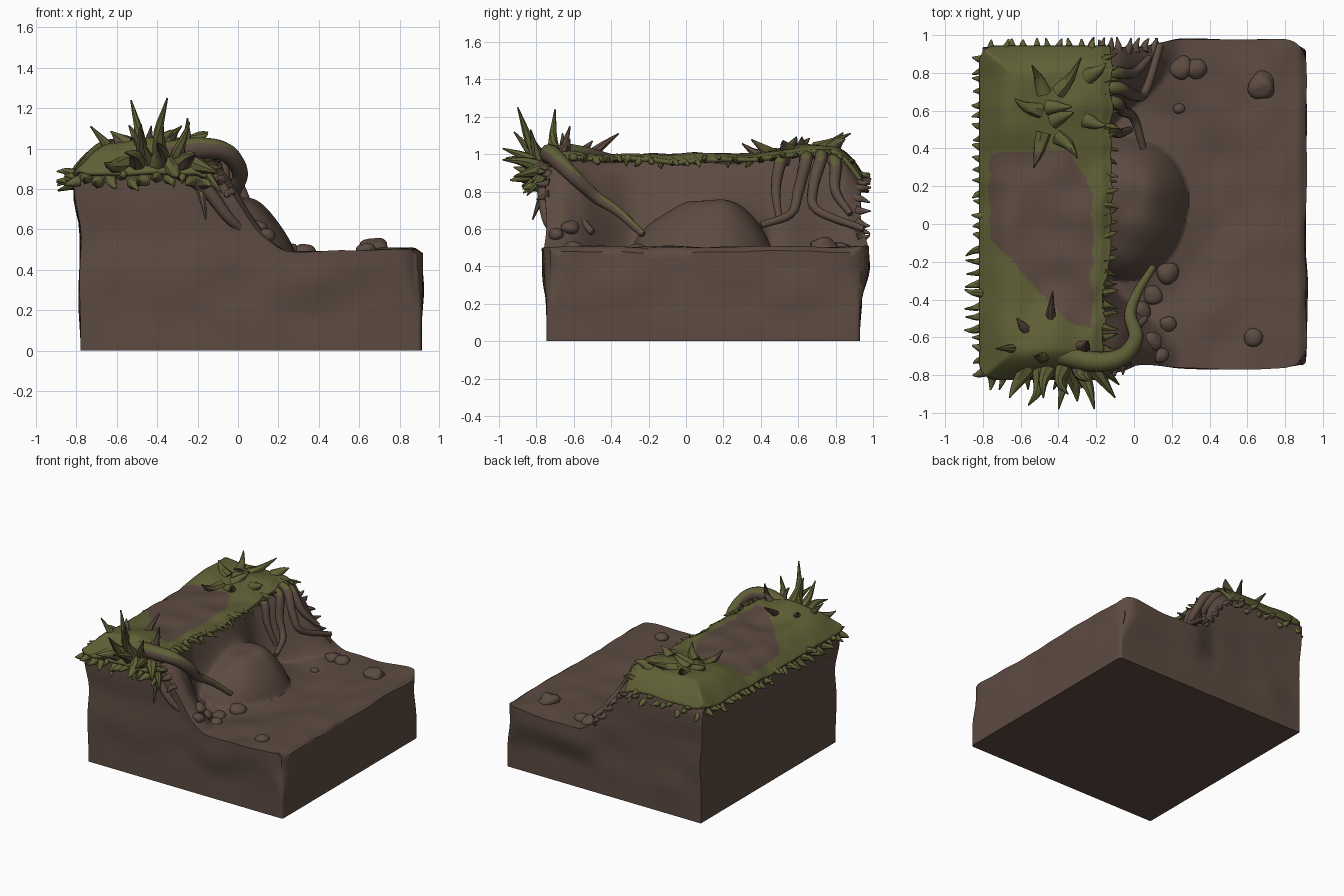
import bpy, bmesh, math, random
from mathutils import Vector, noise

random.seed(4)
cube = bpy.data.objects.get("Cube")
if cube:
    bpy.data.objects.remove(cube, do_unlink=True)


def material(name, rgb):
    m = bpy.data.materials.new(name)
    m.use_nodes = True
    m.diffuse_color = (*rgb, 1)
    m.node_tree.nodes["Principled BSDF"].inputs["Base Color"].default_value = (*rgb, 1)
    return m


SOIL = material("brown soil", (0.108, 0.070, 0.053))
MOSS = material("olive moss", (0.117, 0.117, 0.038))


def finish(bm, name, rule=None, angle=50):
    """Turn a bmesh into an object; rule(face) is true where moss grows."""
    bmesh.ops.recalc_face_normals(bm, faces=bm.faces)
    for f in bm.faces:
        f.material_index = int(bool(rule and rule(f)))
    mesh = bpy.data.meshes.new(name)
    bm.to_mesh(mesh)
    bm.free()
    mesh.materials.append(SOIL)
    mesh.materials.append(MOSS)
    ob = bpy.data.objects.new(name, mesh)
    bpy.context.collection.objects.link(ob)
    bpy.ops.object.select_all(action="DESELECT")
    ob.select_set(True)
    bpy.context.view_layer.objects.active = ob
    bpy.ops.object.shade_smooth_by_angle(angle=math.radians(angle))
    return ob


def smooth(v, a, b):
    t = max(0.0, min(1.0, (v - a) / (b - a)))
    return t * t * (3 - 2 * t)


def bumps(x, y, z=0, scale=4):
    return noise.noise(Vector((x, y, z)) * scale)


def round_corner(x, y, edge_x, side, y0, y1, rad):
    """Pull points into rounded corners on one x side of a rectangle."""
    cx = edge_x - side * rad
    cy = max(y0 + rad, min(y1 - rad, y))
    d = Vector((x - cx, y - cy))
    if d.x * side > 0 and cy != y and d.length > rad:
        d *= rad / d.length
        return cx + d.x, cy + d.y
    return x, y


def cap_height(x, y):
    """Top of the mossy bank, drooping at the left, front and back rims."""
    top = 1.0 + 0.04 * smooth(y, 0.35, 0.65)
    top += 0.06 * math.exp(-((x + 0.42) / 0.2) ** 2 - ((y + 0.66) / 0.14) ** 2)
    rim = min(smooth(x, -0.86, -0.62), smooth(y, -0.86, -0.66), smooth(-y, -0.98, -0.78))
    return 0.83 + (top - 0.83) * math.sqrt(rim) + 0.025 * bumps(x, y, 0, 5)


def ground_height(x, y):
    """Low ground, rounded mound and a cliff that spreads into side slopes."""
    low = 0.49 + 0.012 * bumps(x, y, 0, 5)
    low -= 0.03 * math.exp(-((math.hypot(x + 0.05, y - 0.1) - 0.5) / 0.13) ** 2)
    low += 0.015 * smooth(x, 0.5, 0.8) - 0.03 * smooth(x, 0.87, 0.92)
    r = math.hypot((x + 0.05) / 0.335, (y - 0.14) / (0.32 if y > 0.14 else 0.44))
    low += (0.28 + 0.03 * bumps(x, y, 5, 5)) * max(0, 1 - r * r) ** 0.8
    flank = smooth(abs(y - 0.1), 0.36, 0.78)
    slope = smooth(x, -0.27 + 0.07 * flank, -0.12 + 0.38 * flank)
    bank = cap_height(min(x, -0.2), y) - 0.04
    lumps = 0.05 * bumps(x, y, 2, 7) * slope * (1 - slope) * 4 * flank
    return bank + (low - bank) * slope + lumps


# Ground block: height grid, then side rings extruded down to a flat base
X0, X1, Y0, Y1 = -0.78, 0.91, -0.745, 0.93
bm = bmesh.new()
bmesh.ops.create_grid(bm, x_segments=120, y_segments=120, size=1)
for v in bm.verts:
    x = X0 + (v.co.x + 1) / 2 * (X1 - X0)
    y = Y0 + (v.co.y + 1) / 2 * (Y1 - Y0)
    v.co = (x, y, ground_height(x, y))
rings = 14
edges = [e for e in bm.edges if e.is_boundary]
for k in range(rings, 0, -1):
    new = bmesh.ops.extrude_edge_only(bm, edges=edges)["geom"]
    edges = [g for g in new if isinstance(g, bmesh.types.BMEdge)]
    for v in (g for g in new if isinstance(g, bmesh.types.BMVert)):
        v.co.z *= (k - 1) / k
bmesh.ops.contextual_create(bm, geom=edges)
for v in bm.verts:
    x, y, z = v.co
    high = smooth(z, 0.15, 0.4) * smooth(x, 0, 0.25)
    x, y = round_corner(x, y, X1, 1, Y0, Y1, 0.02 + 0.1 * high)
    # top edge flares, walls undulate
    y += high * (0.05 * smooth(y, 0.6, 0.93) - 0.02 * smooth(-y, 0.5, 0.74))
    wave = 0.018 * bumps(x, y, z * 1.5, 3) * smooth(z, 0.02, 0.25)
    if abs(v.co.y - Y0) < 1e-4 or abs(v.co.y - Y1) < 1e-4:
        y += wave
    if abs(v.co.x - X0) < 1e-4 or abs(v.co.x - X1) < 1e-4:
        x += wave - 0.025 * smooth(z, 0.55, 0.8)
    v.co = (x, y, z)
finish(bm, "ground_block")


# Moss cap: overhanging sheet with a bare earth patch on top
def bare_patch(f):
    x, y, _ = f.calc_center_median()
    wob = 0.03 * bumps(x, y, 3, 9)
    return (-0.765 < x < -0.22 - 0.5 * max(0, y - 0.15) + wob and
            y < 0.38 + wob and y > max(-0.85 - x, -0.54) + wob)


bm = bmesh.new()
bmesh.ops.create_grid(bm, x_segments=70, y_segments=160, size=1)
for v in bm.verts:
    y = 0.06 + 0.885 * v.co.y
    right = -0.12 - 0.04 * smooth(-y, 0.1, 0.4) + 0.02 * bumps(0, y, 0, 9)
    x = -0.82 + (v.co.x + 1) / 2 * (right + 0.82)
    z = cap_height(x, y) - 0.02 * smooth(x, right - 0.06, right)
    v.co = (*round_corner(x, y, -0.82, -1, -0.825, 0.945, 0.09), z)
cap = finish(bm, "moss_cap", lambda f: not bare_patch(f))
thick = cap.modifiers.new("thickness", "SOLIDIFY")
thick.thickness = 0.025
thick.offset = -1


def tube(bm, pts, r0, r1, sides=8, steps=5):
    """Tapered tube along a smooth path through the points."""
    pts = [Vector(p) for p in pts]
    p = [2 * pts[0] - pts[1]] + pts + [2 * pts[-1] - pts[-2]]
    path = []
    for i in range(1, len(p) - 2):
        a, b, c, d = p[i - 1:i + 3]
        for s in range(steps):
            t = s / steps
            path.append(0.5 * (2 * b + (c - a) * t + (2 * a - 5 * b + 4 * c - d) * t * t
                               + (3 * b - a - 3 * c + d) * t ** 3))
    path.append(pts[-1])
    last = None
    for i, q in enumerate(path):
        t = i / (len(path) - 1)
        tan = path[min(i + 1, len(path) - 1)] - path[max(i - 1, 0)]
        frame = tan.to_track_quat("Z", "Y")
        r = r0 + (r1 - r0) * t
        ring = [bm.verts.new(q + frame @ Vector((r * math.cos(w), r * math.sin(w), 0)))
                for w in (math.tau * k / sides for k in range(sides))]
        if last:
            for k in range(sides):
                j = (k + 1) % sides
                bm.faces.new((last[k], last[j], ring[j], ring[k]))
        else:
            bm.faces.new(ring[::-1])
        last = ring
    bm.faces.new(last)


def jitter(s=0.4):
    return random.uniform(-s, s)


def spike(bm, base, direction, length, r):
    base, d = Vector(base), Vector(direction).normalized()
    bend = Vector((jitter(0.1), jitter(0.1), jitter(0.1))) * length
    tube(bm, (base, base + d * length * 0.5 + bend, base + d * length), r, 0.004, 7, 3)


# Fringe of small thorns around the rim of the cap
bm = bmesh.new()
for i in range(29):
    y = -0.78 + i * 0.059
    long = 0.11 if -0.6 < y < -0.1 else 0.07
    spike(bm, (-0.79, y, 0.85 + jitter(0.02)), (-1, jitter(), -0.2 + jitter()), long, 0.03)
    spike(bm, (-0.165, y, cap_height(-0.165, y) - 0.03), (1, jitter(), -0.2 + jitter()), 0.085, 0.025)
for i in range(11):
    x = -0.75 + i * 0.058
    spike(bm, (x, 0.905, 0.86 + jitter(0.03)), (jitter(), 1, -0.2 + jitter()), 0.08, 0.032)
    spike(bm, (x, -0.78, 0.85 + jitter(0.03)), (jitter(), -1, -0.4 + jitter()), 0.1, 0.034)
finish(bm, "rim_thorns", lambda f: f.normal.z > -0.75)

# Bare thorns down the side slopes
bm = bmesh.new()
for i in range(9):
    x = -0.22 + i * 0.045
    for y, s in ((Y1, 1), (Y0, -1)):
        if s > 0 or i < 5:
            spike(bm, (x, y - 0.02 * s, ground_height(x, y) - 0.01), (jitter(), s, jitter()), 0.08, 0.03)
finish(bm, "slope_thorns")

# Thorn tuft at the front: each tip grows from the rim nearest to it
bm = bmesh.new()
for tip in ((-0.53, -0.70, 1.24), (-0.35, -0.9, 1.25), (-0.73, -0.66, 1.11), (-0.25, -0.62, 1.15),
            (-0.4, -0.98, 1.03), (-0.56, -0.96, 0.98), (-0.21, -0.98, 0.97), (-0.66, -0.92, 0.93),
            (-0.1, -0.92, 0.88), (-0.08, -0.85, 0.78), (-0.3, -0.94, 0.86), (-0.43, -0.36, 1.11),
            (-0.48, -0.92, 1.12), (-0.62, -0.5, 1.07), (-0.24, -0.62, 1.08),
            (-0.24, -0.83, 1.13), (-0.16, -0.82, 0.65)):
    tip = Vector(tip)
    base = Vector((0.6 * tip.x - 0.16, -0.45 + 0.33 * tip.y, 0.92))
    spike(bm, base, tip - base, (tip - base).length, 0.05)


def tuft_moss(f):
    c = f.calc_center_median()
    inner = c.x > -0.36 and c.y > -0.78
    return f.normal.z > -0.5 and c.y < -0.58 and not inner and c.z > 0.78


finish(bm, "front_thorn_tuft", tuft_moss)

# Thorns on the back half of the cap
bm = bmesh.new()
for x, y, dx, dy, dz in ((-0.4, 0.7, 0.12, 0.18, 0.09), (-0.48, 0.7, -0.06, 0.14, 0.1),
                         (-0.45, 0.62, 0.12, 0.0, 0.08), (-0.48, 0.48, -0.05, -0.18, 0.07),
                         (-0.4, 0.46, 0.1, -0.11, 0.09), (-0.5, 0.6, -0.13, 0.06, 0.08),
                         (-0.24, 0.78, 0.09, 0.07, 0.06), (-0.25, 0.55, 0.1, -0.03, 0.06),
                         (-0.42, 0.55, 0.1, 0.04, 0.09)):
    spike(bm, (x, y, cap_height(x, y) - 0.02), (dx, dy, dz), Vector((dx, dy, dz)).length, 0.048)
finish(bm, "back_thorn_tuft", lambda f: f.normal.z > -0.3 and f.calc_center_median().y > 0.39)

# Large mossy root arching down from the front tuft
bm = bmesh.new()
tube(bm, ((-0.38, -0.69, 0.97), (-0.2, -0.73, 1.0), (-0.06, -0.70, 0.98), (0.01, -0.6, 0.88),
          (-0.02, -0.48, 0.77), (0.02, -0.36, 0.69), (0.10, -0.23, 0.57)), 0.062, 0.018, 12, 8)
finish(bm, "arching_root", lambda f: f.normal.z > 0.3)

# Thinner bare roots down the cliff on both sides
bm = bmesh.new()
for path in (((-0.25, -0.72, 0.92), (-0.12, -0.70, 0.84), (-0.06, -0.62, 0.72), (0.06, -0.5, 0.58)),
             ((-0.25, -0.76, 0.88), (-0.14, -0.76, 0.78), (-0.03, -0.74, 0.64), (0.12, -0.66, 0.54)),
             ((-0.2, 0.64, 0.99), (-0.09, 0.64, 0.96), (-0.06, 0.6, 0.8), (0.0, 0.56, 0.68), (0.05, 0.4, 0.62)),
             ((-0.2, 0.72, 0.99), (-0.08, 0.72, 0.97), (0.0, 0.68, 0.82), (0.06, 0.7, 0.70), (0.14, 0.95, 0.6)),
             ((-0.2, 0.78, 0.97), (-0.1, 0.8, 0.94), (0.0, 0.8, 0.8), (0.08, 0.88, 0.68)),
             ((-0.2, 0.52, 0.97), (-0.12, 0.5, 0.94), (-0.08, 0.48, 0.8), (-0.02, 0.5, 0.64))):
    tube(bm, path, 0.042, 0.018)
finish(bm, "cliff_roots", lambda f: f.normal.z > 0.6 and f.calc_center_median().z > 0.9)

# Half-buried stones on the low ground
bm = bmesh.new()
for x, y, r in ((0.68, 0.73, 0.075), (0.25, 0.83, 0.06), (0.33, 0.82, 0.055), (0.63, -0.6, 0.05),
                (0.18, -0.26, 0.06), (0.10, -0.62, 0.05), (0.18, -0.53, 0.045), (0.10, -0.38, 0.05),
                (0.14, -0.70, 0.04), (0.24, 0.61, 0.03), (0.04, -0.46, 0.05)):
    ball = bmesh.ops.create_icosphere(bm, subdivisions=3, radius=r)["verts"]
    for v in ball:
        n = 1 + 0.3 * bumps(v.co.x + x, v.co.y + y, v.co.z, 14)
        v.co = Vector((x, y, ground_height(x, y))) + Vector((v.co.x, v.co.y, v.co.z * 0.75)) * n
finish(bm, "stones")
